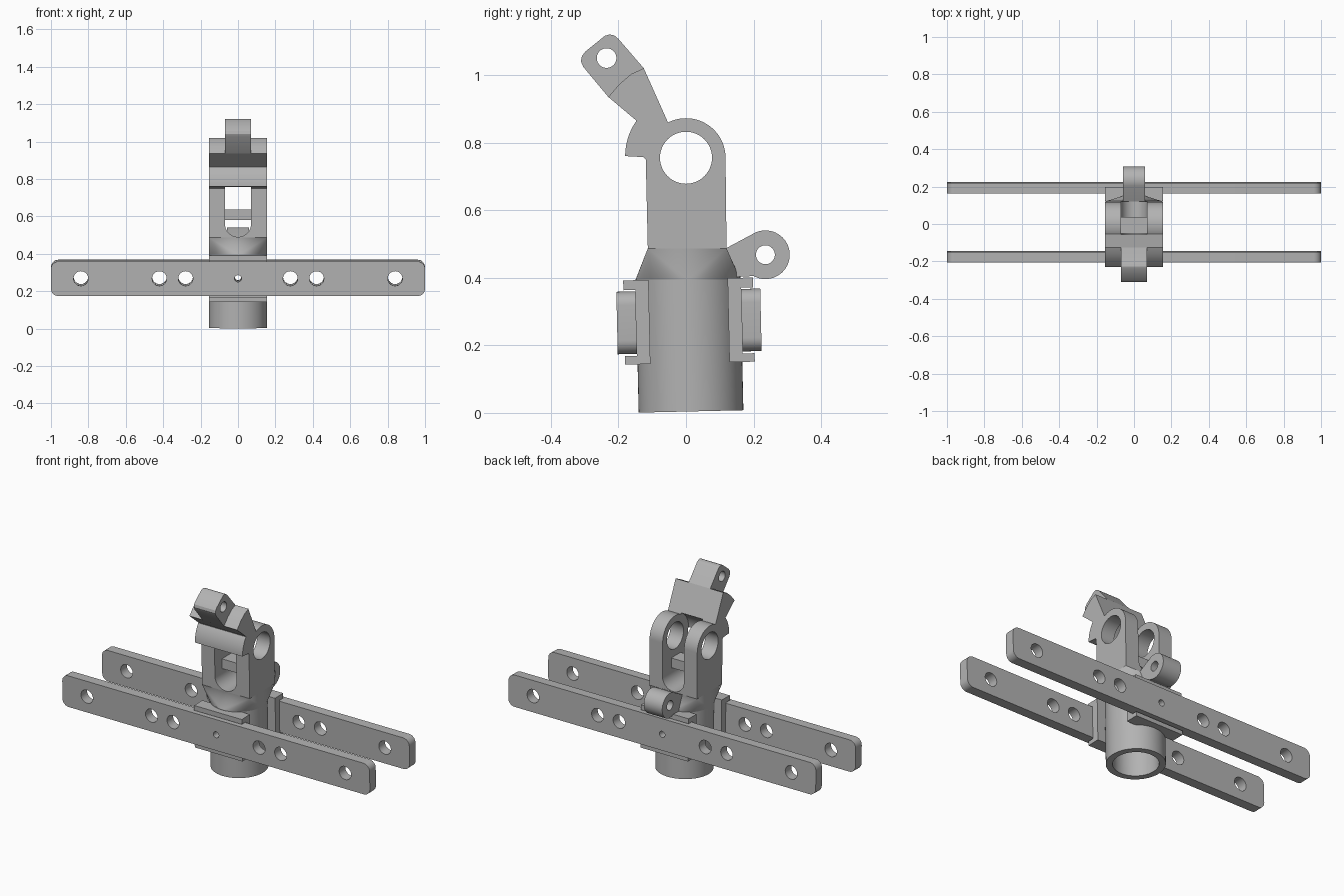
import bpy, bmesh
from math import sin, cos, pi, radians
from mathutils import Matrix

cube = bpy.data.objects.get("Cube")
if cube:
    bpy.data.objects.remove(cube)

grey = bpy.data.materials.new("grey metal")
grey.use_nodes = True
GREY = (0.45, 0.45, 0.45, 1)
grey.diffuse_color = GREY
grey.node_tree.nodes["Principled BSDF"].inputs["Base Color"].default_value = GREY

TILT = Matrix.Rotation(radians(1.3), 4, 'X')
AXIS_Y = 0.015       # tube axis before tilting
PIVOT = (0, 0.755)   # hinge hole, y and z
HALF = 0.155         # half width of the body
SLOT = 0.07          # half width of the slot


def arc(centre, r, start, end, n=16):
    angles = [radians(start + (end - start) * i / n) for i in range(n + 1)]
    return [(centre[0] + r * cos(a), centre[1] + r * sin(a)) for a in angles]


def circle(centre, r, n=48):
    return arc(centre, r, 0, 360, n)[:-1]


def rect(a0, a1, b0, b1):
    return [(a0, b0), (a1, b0), (a1, b1), (a0, b1)]


def finish(bm, name):
    bmesh.ops.recalc_face_normals(bm, faces=bm.faces)
    mesh = bpy.data.meshes.new(name)
    bm.to_mesh(mesh)
    bm.free()
    obj = bpy.data.objects.new(name, mesh)
    bpy.context.collection.objects.link(obj)
    mesh.materials.append(grey)
    return obj


def prism(name, pts, axis, t0, t1):
    """Extrude a 2D outline along an axis from t0 to t1."""
    place = {'x': lambda p, t: (t, p[0], p[1]),
             'y': lambda p, t: (p[0], t, p[1]),
             'z': lambda p, t: (p[0], p[1], t)}[axis]
    bm = bmesh.new()
    low, high = [[bm.verts.new(place(p, t)) for p in pts] for t in (t0, t1)]
    bm.faces.new(low)
    bm.faces.new(high)
    n = len(pts)
    for i in range(n):
        j = (i + 1) % n
        bm.faces.new((low[i], low[j], high[j], high[i]))
    return finish(bm, name)


def boolean(obj, others, operation='DIFFERENCE'):
    for other in others:
        mod = obj.modifiers.new("bool", 'BOOLEAN')
        mod.operation = operation
        mod.solver = 'EXACT'
        mod.object = other
    graph = bpy.context.evaluated_depsgraph_get()
    mesh = bpy.data.meshes.new_from_object(obj.evaluated_get(graph))
    obj.modifiers.clear()
    obj.data = mesh
    for other in others:
        bpy.data.objects.remove(other)


def hole(centre, r, axis, t0=-1, t1=1):
    return prism("cutter", circle(centre, r), axis, t0, t1)


# Lower tube with its two channelled pads
tube = prism("tube", circle((0, AXIS_Y), HALF, 64), 'z', 0.004, 0.4)
pads = []
for side in (-1, 1):
    def off(d):
        return AXIS_Y + side * d
    outline = [(off(0.117), 0.147), (off(0.192), 0.147), (off(0.192), 0.172),
               (off(0.156), 0.172), (off(0.156), 0.367), (off(0.192), 0.367),
               (off(0.192), 0.396), (off(0.117), 0.396)]
    pads.append(prism("pad", outline, 'x', -HALF, HALF))
boolean(tube, pads, 'UNION')
boolean(tube, [hole((0, AXIS_Y), 0.12, 'z', -0.1, 0.39),
               hole((0, 0.272), 0.018, 'y')])

# Long drilled bars
bars = []
W, R = 1.0, 0.04
Z0, Z1 = 0.178, 0.363
bar_outline = (arc((W - R, Z0 + R), R, -90, 0, 8) + arc((W - R, Z1 - R), R, 0, 90, 8)
               + arc((R - W, Z1 - R), R, 90, 180, 8) + arc((R - W, Z0 + R), R, 180, 270, 8))
for name, y in (("front_bar", AXIS_Y - 0.213), ("back_bar", AXIS_Y + 0.156)):
    bar = prism(name, bar_outline, 'y', y, y + 0.057)
    cutters = [hole((s * x, 0.272), 0.039, 'y') for s in (-1, 1) for x in (0.28, 0.42, 0.84)]
    boolean(bar, cutters + [hole((0, 0.272), 0.018, 'y')])
    bars.append(bar)

for obj in [tube] + bars:
    obj.data.transform(TILT)

# Blend from the round tube to the rectangular body
bm = bmesh.new()
for x, y in circle((0, 0.006), HALF, 64):
    bm.verts.new((x, y, 0.395))
for x, y in rect(-HALF, HALF, -0.113, 0.12):
    bm.verts.new((x, y, 0.487))
bmesh.ops.convex_hull(bm, input=bm.verts)
blend = finish(bm, "blend")

# Fork body with hood and upper neck in one side profile
profile = ([(-0.113, 0.487), (0.12, 0.487)]
           + arc(PIVOT, 0.117, 0, 117, 32)
           + [(-0.125, 1.02), (-0.162, 1.003), (-0.197, 0.973), (-0.23, 0.935),
              (-0.148, 0.866)]
           + arc((0, 0.76), 0.18, 145, 180, 10)
           + [(-0.127, 0.757), (-0.119, 0.75)])
body = prism("fork_body", profile, 'x', -HALF, HALF)
slot = prism("cutter", arc((0, 0.56), SLOT, 180, 360, 20) + [(SLOT, 0.757), (-SLOT, 0.757)],
             'y', -0.4, 0.4)
boolean(body, [slot, hole(PIVOT, 0.125, 'x', -SLOT, SLOT), hole(PIVOT, 0.077, 'x')])

# Cross bridge inside the slot
bridge = prism("bridge", rect(-0.05, 0.037, 0.58, 0.637), 'x', -0.072, 0.072)

# Narrow upper lug
tip = prism("upper_lug", [(-0.125, 1.02), (-0.2, 1.107), (-0.212, 1.117), (-0.226, 1.12),
                          (-0.24, 1.116), (-0.297, 1.07), (-0.308, 1.056), (-0.311, 1.04),
                          (-0.304, 1.024), (-0.23, 0.935), (-0.16, 0.94)], 'x', -SLOT, SLOT)
boolean(tip, [hole((-0.235, 1.05), 0.029, 'x')])

# Rear lug
eye = (0.235, 0.468)
lug = prism("rear_lug", [(0.1, 0.40), (0.2, 0.405)] + arc(eye, 0.072, -110, 115, 36)
            + [(0.118, 0.487), (0.1, 0.487)], 'x', -0.06, 0.06)
boolean(lug, [hole(eye, 0.028, 'x')])

# Smooth round walls, keep corners crisp
bpy.ops.object.select_all(action='DESELECT')
for obj in [tube, blend, body, bridge, tip, lug] + bars:
    obj.select_set(True)
bpy.context.view_layer.objects.active = body
bpy.ops.object.shade_smooth_by_angle(angle=radians(25))
